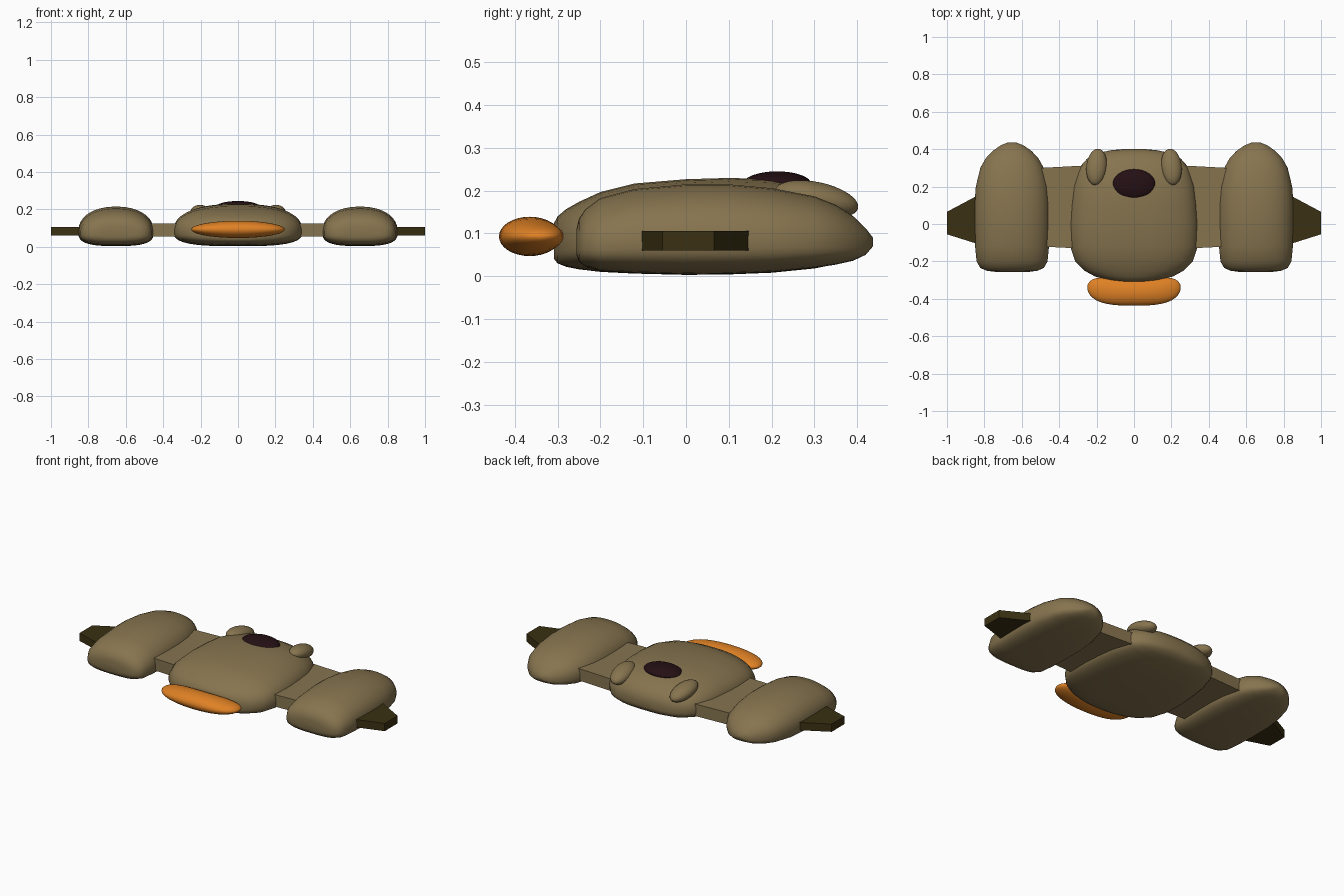
import bpy, bmesh, math
from mathutils import Matrix, Vector

cube = bpy.data.objects.get("Cube")
if cube:
    bpy.data.objects.remove(cube, do_unlink=True)


def material(name, rgb):
    m = bpy.data.materials.new(name)
    m.use_nodes = True
    m.diffuse_color = (*rgb, 1)
    m.node_tree.nodes["Principled BSDF"].inputs["Base Color"].default_value = (*rgb, 1)
    return m


tan = material("tan", (0.24, 0.175, 0.078))
orange = material("orange", (0.74, 0.22, 0.018))
olive = material("dark_olive", (0.042, 0.03, 0.006))
maroon = material("dark_maroon", (0.018, 0.005, 0.007))


def finish(name, bm, mat, smooth=True):
    bmesh.ops.recalc_face_normals(bm, faces=bm.faces[:])
    mesh = bpy.data.meshes.new(name)
    bm.to_mesh(mesh)
    bm.free()
    mesh.materials.append(mat)
    ob = bpy.data.objects.new(name, mesh)
    bpy.context.collection.objects.link(ob)
    if smooth:
        bpy.ops.object.select_all(action='DESELECT')
        ob.select_set(True)
        bpy.context.view_layer.objects.active = ob
        bpy.ops.object.shade_smooth_by_angle(angle=math.radians(60))
    return ob


def power(v, e):
    return math.copysign(abs(v) ** (2 / e), v)


def hull(name, cx, stations, top_e, mid=0.36, low_e=3, n=40):
    """Rounded hull along y; each station is y, half width, bottom, top."""
    bm = bmesh.new()
    rings = []
    for y, w, lo, hi in stations:
        zm = lo + mid * (hi - lo)
        ring = []
        for i in range(n):
            t = 2 * math.pi * (i + 0.5) / n
            c, s = math.cos(t), math.sin(t)
            e, h = (top_e, hi - zm) if s > 0 else (low_e, zm - lo)
            ring.append(bm.verts.new((cx + w * power(c, e), y, zm + h * power(s, e))))
        rings.append(ring)
    for a, b in zip(rings, rings[1:]):
        for i in range(n):
            j = (i + 1) % n
            bm.faces.new((a[i], a[j], b[j], b[i]))
    bm.faces.new(rings[0])
    bm.faces.new(rings[-1])
    return finish(name, bm, tan)


def ellipsoid(name, center, radii, mat, rot=Matrix.Identity(4)):
    bm = bmesh.new()
    bmesh.ops.create_uvsphere(bm, u_segments=32, v_segments=16, radius=1)
    bm.transform(Matrix.Translation(center) @ rot @ Matrix.Diagonal((*radii, 1)))
    return finish(name, bm, mat)


def slab(name, outline, z0, z1, mat):
    bm = bmesh.new()
    face = bm.faces.new([bm.verts.new((x, y, z0)) for x, y in outline])
    new = bmesh.ops.extrude_face_region(bm, geom=[face])["geom"]
    bmesh.ops.translate(bm, vec=(0, 0, z1 - z0),
                        verts=[v for v in new if isinstance(v, bmesh.types.BMVert)])
    return finish(name, bm, mat, smooth=False)


# Central body
hull("body", 0, [
    (-0.308, 0.08, 0.04, 0.125), (-0.30, 0.14, 0.03, 0.14), (-0.28, 0.21, 0.022, 0.157),
    (-0.25, 0.265, 0.016, 0.174), (-0.2, 0.315, 0.01, 0.197), (-0.12, 0.342, 0.006, 0.217),
    (0, 0.345, 0.003, 0.227), (0.1, 0.338, 0.004, 0.23), (0.2, 0.326, 0.008, 0.227),
    (0.3, 0.295, 0.018, 0.207), (0.35, 0.25, 0.028, 0.182), (0.38, 0.19, 0.04, 0.155),
    (0.395, 0.12, 0.055, 0.13), (0.401, 0.05, 0.07, 0.105)], 2.4)

# Front bill: a flattened lens whose tips sweep back
bm = bmesh.new()
bmesh.ops.create_uvsphere(bm, u_segments=32, v_segments=20, radius=1)
bm.transform(Matrix.Rotation(math.pi / 2, 4, 'Y'))
for v in bm.verts:
    x, y, z = v.co
    v.co = Vector((0.25 * x, -0.365 + 0.025 * x * x + 0.072 * y * (1 + 0.6 * x * x),
                   0.093 + 0.046 * z))
finish("bill", bm, orange)

# Cap on top of the body
ellipsoid("top_cap", (0, 0.213, 0.215), (0.114, 0.08, 0.03), maroon)

# Mirrored side parts
for label, s in (("left", 1), ("right", -1)):
    hull(label + "_pod", 0.652 * s, [
        (-0.256, 0.09, 0.05, 0.11), (-0.25, 0.135, 0.034, 0.135), (-0.235, 0.17, 0.022, 0.157),
        (-0.2, 0.19, 0.012, 0.183), (-0.12, 0.198, 0.007, 0.204), (0, 0.202, 0.004, 0.215),
        (0.1, 0.202, 0.005, 0.215), (0.2, 0.194, 0.009, 0.206), (0.3, 0.17, 0.019, 0.187),
        (0.35, 0.142, 0.027, 0.167), (0.39, 0.105, 0.036, 0.141), (0.42, 0.062, 0.05, 0.112),
        (0.437, 0.02, 0.07, 0.09)], 2.2)
    slab(label + "_wing", [(0.2 * s, -0.135), (0.55 * s, -0.118),
                           (0.55 * s, 0.297), (0.2 * s, 0.316)], 0.055, 0.126, tan)
    slab(label + "_fin", [(0.8 * s, -0.118), (1.0 * s, -0.055),
                          (1.0 * s, 0.065), (0.8 * s, 0.172)], 0.06, 0.106, olive)
    tilt = Matrix.Rotation(math.radians(6 * s), 4, 'Z') @ Matrix.Rotation(math.radians(-12), 4, 'X')
    ellipsoid(label + "_ear", (0.2 * s, 0.305, 0.18), (0.055, 0.1, 0.04), tan, tilt)
